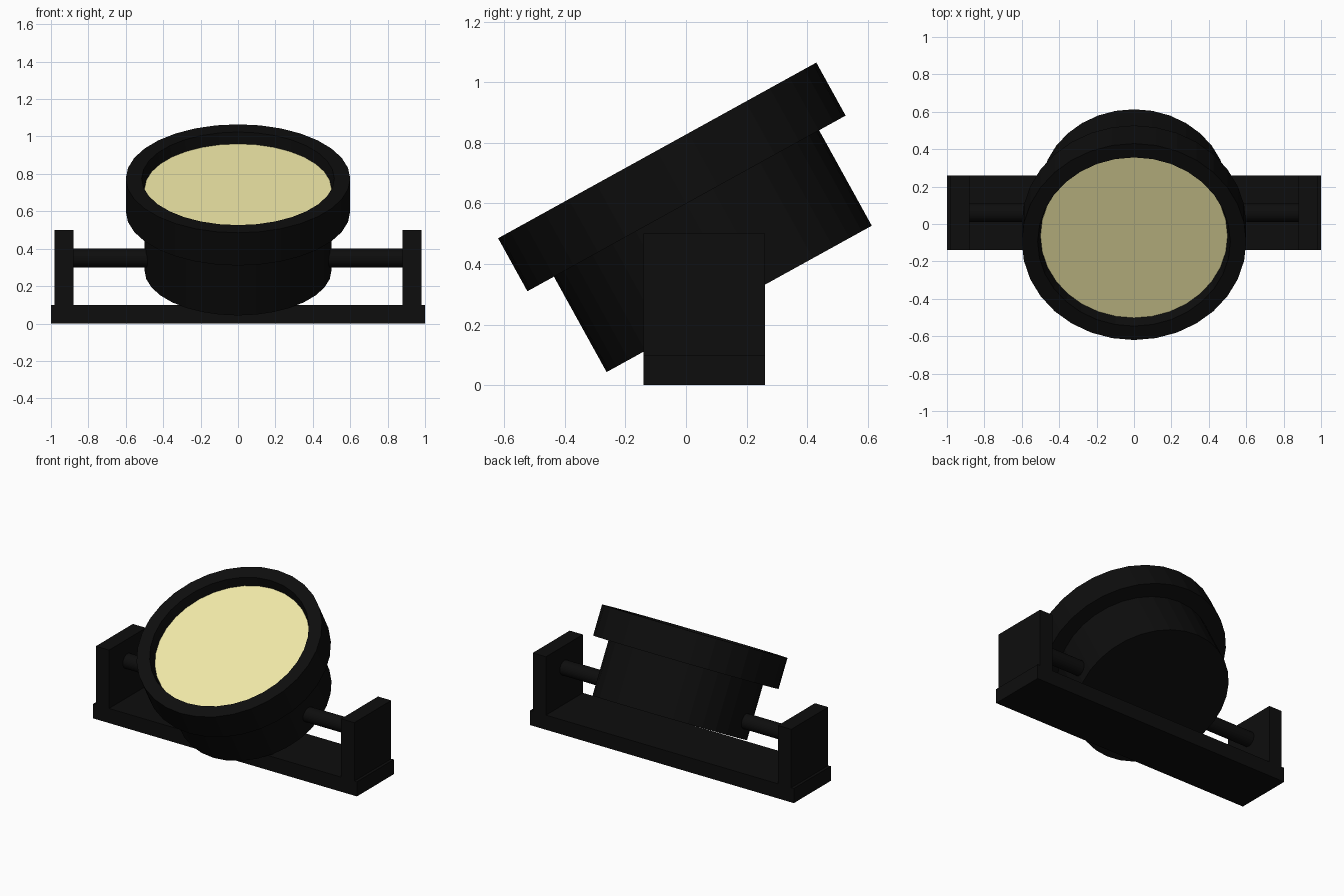
import bpy, bmesh, math
from mathutils import Matrix, Vector

if "Cube" in bpy.data.objects:
    bpy.data.objects.remove(bpy.data.objects["Cube"])

SIDES = 32
TILT = math.radians(28.9)


def material(name, rgb):
    m = bpy.data.materials.new(name)
    m.diffuse_color = (*rgb, 1)
    m.use_nodes = True
    m.node_tree.nodes["Principled BSDF"].inputs["Base Color"].default_value = m.diffuse_color
    return m


black = material("black_metal", (0.004, 0.004, 0.004))
cream = material("cream_glass", (0.87, 0.81, 0.39))


def finish(name, bm, mat):
    bmesh.ops.recalc_face_normals(bm, faces=bm.faces)
    me = bpy.data.meshes.new(name)
    bm.to_mesh(me)
    bm.free()
    me.materials.append(mat)
    ob = bpy.data.objects.new(name, me)
    bpy.context.collection.objects.link(ob)
    return ob


def box(name, lo, hi):
    lo, hi = Vector(lo), Vector(hi)
    bm = bmesh.new()
    bmesh.ops.create_cube(bm, size=1, matrix=Matrix.Translation((lo + hi) / 2)
                          @ Matrix.Diagonal((*(hi - lo), 1)))
    return finish(name, bm, black)


def lathe(name, profile, mat, matrix):
    """Rings from (radius, height) pairs, capped at both ends."""
    bm = bmesh.new()
    rings = [[bm.verts.new((r * math.cos(2 * math.pi * i / SIDES),
                            r * math.sin(2 * math.pi * i / SIDES), z))
              for i in range(SIDES)] for r, z in profile]
    for a, b in zip(rings, rings[1:]):
        for i in range(SIDES):
            j = (i + 1) % SIDES
            bm.faces.new((a[i], a[j], b[j], b[i]))
    bm.faces.new(rings[0])
    bm.faces.new(rings[-1])
    bm.transform(matrix)
    return finish(name, bm, mat)


# Tilted lamp head: drum, overhanging rim and recessed lens
head = Matrix.Translation((0, -0.095, 0.775)) @ Matrix.Rotation(TILT, 4, "X")
lathe("lamp_housing", [(0.5, -0.56), (0.5, -0.2), (0.6, -0.2), (0.6, 0),
                       (0.515, 0), (0.5, -0.07)], black, head)
lathe("lens", [(0.5, -0.08), (0.5, -0.064)], cream, head)

# Mounting bracket
Y0, Y1 = -0.14, 0.26
box("base_plate", (-1, Y0, 0), (1, Y1, 0.1))
for side, s in (("left", -1), ("right", 1)):
    x0, x1 = sorted((s * 0.88, s * 0.98))
    box(side + "_upright", (x0, Y0, 0.1), (x1, Y1, 0.5))

# Pivot rod running between the uprights
lathe("pivot_rod", [(0.05, -0.88), (0.05, 0.88)], black,
      Matrix.Translation((0, 0.06, 0.35)) @ Matrix.Rotation(math.pi / 2, 4, "Y"))
